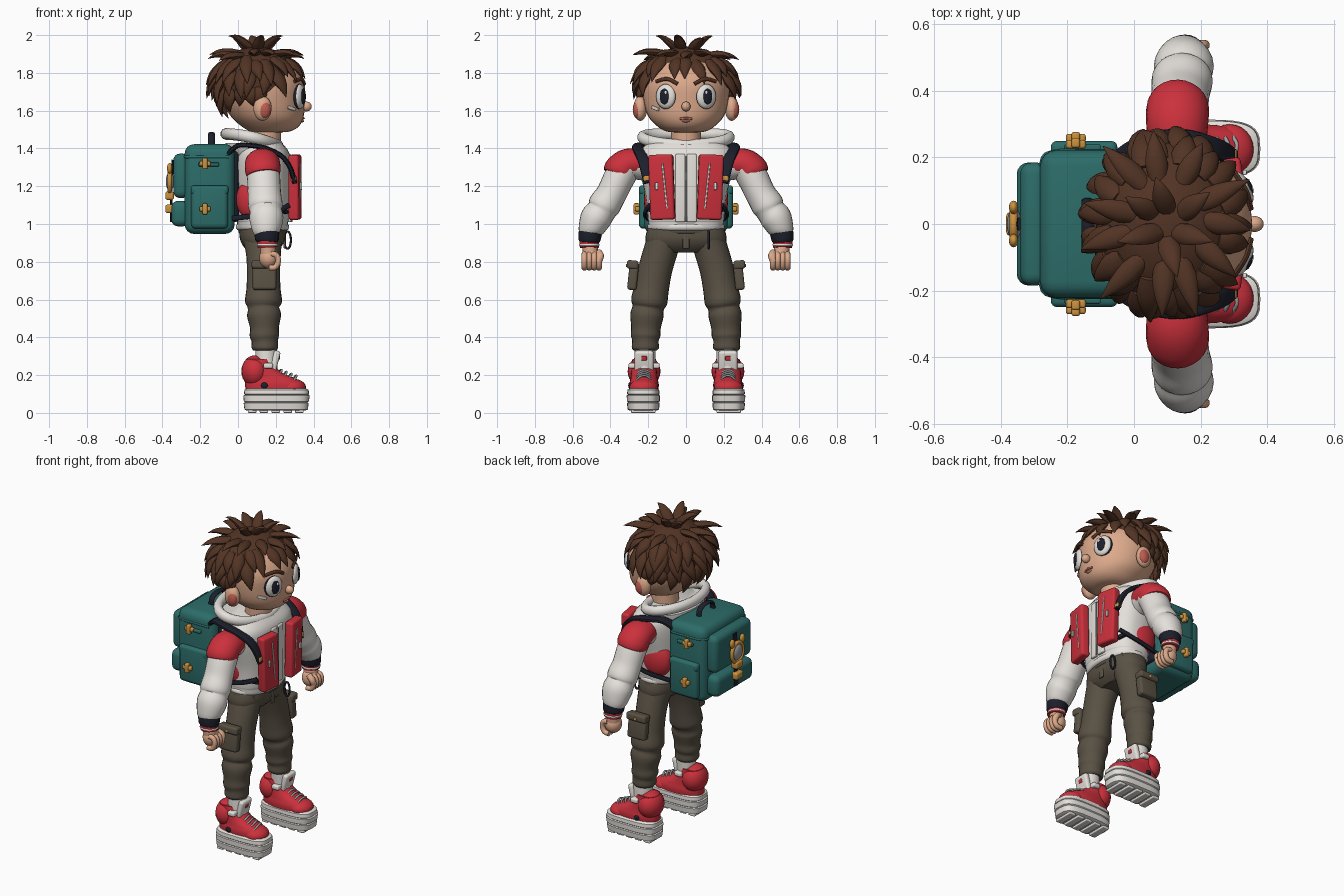
import bpy, bmesh, math, random
from mathutils import Vector as V, Matrix as M

random.seed(4)
COL = dict(skin=(.72, .40, .26), hair=(.085, .034, .018), white=(.78, .75, .71), red=(.60, .03, .045),
           teal=(.025, .15, .14), olive=(.10, .082, .058), dark=(.012, .014, .024), gold=(.6, .29, .05),
           ear=(.50, .11, .08), grey=(.35, .35, .35))
MAT = {}
for k, c in COL.items():
    MAT[k] = bpy.data.materials.new(k)
    MAT[k].diffuse_color = (*c, 1)


def finish(name, bm, mat, mirror=False):
    bmesh.ops.recalc_face_normals(bm, faces=bm.faces)
    me = bpy.data.meshes.new(name)
    bm.to_mesh(me)
    bm.free()
    me.materials.append(MAT[mat])
    ob = bpy.data.objects.new(name, me)
    bpy.context.collection.objects.link(ob)
    if mirror:
        m = ob.modifiers.new("mirror", 'MIRROR')
        m.use_axis = (False, True, False)
        m.use_mirror_merge = False
    return ob


def dense(rows, steps, closed):
    n, out = len(rows), []
    for i in range(n if closed else n - 1):
        k = [(j % n) if closed else min(max(j, 0), n - 1) for j in range(i - 1, i + 3)]
        for s in range(steps):
            t = s / steps
            out.append([.5 * (2*b + (c - a)*t + (2*a - 5*b + 4*c - d)*t*t + (3*b - a - 3*c + d)*t**3)
                        for a, b, c, d in zip(*[rows[j] for j in k])])
    return out if closed else out + [list(rows[-1])]


def add_loft(bm, rows, ref=(1, 0, 0), flat=False, n=24, e=2.0, steps=4, closed=False):
    """Sweep a superellipse along rows of (x, y, z, radius_u, radius_v)."""
    rows = dense(rows, steps, closed)
    N, rings, ref = len(rows), [], V(ref)
    for i, r in enumerate(rows):
        a, b = (rows[i-1], rows[(i+1) % N]) if closed else (rows[max(i-1, 0)], rows[min(i+1, N-1)])
        T = V((0, 0, 1)) if flat else (V(b[:3]) - V(a[:3])).normalized()
        u = (ref - T * ref.dot(T)).normalized()
        v = T.cross(u)
        ring = []
        for j in range(n):
            c, s = math.cos(2*math.pi*j/n), math.sin(2*math.pi*j/n)
            c, s = math.copysign(abs(c)**(2/e), c), math.copysign(abs(s)**(2/e), s)
            ring.append(bm.verts.new(V(r[:3]) + u*c*max(r[3], .001) + v*s*max(r[4], .001)))
        rings.append(ring)
    for i in range(N if closed else N - 1):
        p, q = rings[i], rings[(i+1) % N]
        for j in range(n):
            bm.faces.new((p[j], p[(j+1) % n], q[(j+1) % n], q[j]))
    if not closed:
        bm.faces.new(rings[0])
        bm.faces.new(rings[-1])


def loft(name, rows, mat, mirror=False, **kw):
    bm = bmesh.new()
    add_loft(bm, rows, **kw)
    return finish(name, bm, mat, mirror)


def cord(name, pts, r, mat, mirror=False, **kw):
    return loft(name, [(*p, *r) for p in pts], mat, mirror, n=10, **kw)


def place(c, rot):
    R = M.Rotation(math.radians(rot[2]), 4, 'Z') @ M.Rotation(math.radians(rot[1]), 4, 'Y') @ M.Rotation(math.radians(rot[0]), 4, 'X')
    return M.Translation(c) @ R


def box(name, c, size, mat, bevel=.01, mirror=False, rot=(0, 0, 0)):
    bm = bmesh.new()
    bmesh.ops.create_cube(bm, size=1)
    bmesh.ops.scale(bm, vec=size, verts=bm.verts)
    bmesh.ops.bevel(bm, geom=bm.edges[:], offset=bevel, segments=4, profile=.5, affect='EDGES')
    bm.transform(place(c, rot))
    return finish(name, bm, mat, mirror)


def ball(name, c, r, mat, mirror=False, rot=(0, 0, 0)):
    bm = bmesh.new()
    bmesh.ops.create_uvsphere(bm, u_segments=24, v_segments=14, radius=1)
    bm.transform(place(c, rot) @ M.Diagonal((*r, 1)))
    return finish(name, bm, mat, mirror)


# head and face
loft("head", [(.17, 0, 1.485, .06, .06), (.172, 0, 1.492, .11, .11), (.17, 0, 1.52, .155, .155), (.155, 0, 1.57, .193, .2),
              (.135, 0, 1.65, .218, .225), (.125, 0, 1.75, .225, .228), (.11, 0, 1.85, .18, .18),
              (.1, 0, 1.92, .08, .08)], "skin", flat=True, n=32)
loft("neck", [(.145, 0, 1.38, .08, .08), (.15, 0, 1.51, .08, .08)], "skin")
ball("nose", (.362, 0, 1.622), (.028, .024, .026), "skin")
ball("ear", (.13, .242, 1.612), (.048, .036, .066), "skin", True)
ball("inner_ear", (.14, .258, 1.605), (.034, .024, .046), "ear", True)
ball("eye_rim", (.321, .106, 1.675), (.024, .058, .067), "dark", True, (0, 0, 25))
ball("eye_white", (.327, .107, 1.675), (.025, .055, .064), "white", True, (0, 0, 25))
ball("pupil", (.346, .115, 1.675), (.009, .026, .042), "dark", True, (0, 0, 25))
ball("eye_glint", (.353, .108, 1.695), (.005, .008, .011), "white", True, (0, 0, 25))
cord("eyebrow", [(.352, .045, 1.742), (.337, .1, 1.768), (.30, .158, 1.755)], (.01, .008), "hair", True, ref=(0, 0, 1))
cord("mouth", [(.341, -.032, 1.557), (.348, 0, 1.56), (.341, .032, 1.557)], (.006, .006), "ear", ref=(0, 0, 1))
ball("lower_lip", (.338, 0, 1.545), (.012, .022, .007), "skin")
box("cheek_plaster", (.283, -.162, 1.612), (.012, .055, .018), "white", .004, rot=(-15, 0, -48))

# hair: cap plus rows of curved tapering locks (elevation, count, length, lift, width, face gap)
ball("hair_cap", (.10, 0, 1.75), (.215, .25, .19), "hair")
bm = bmesh.new()
for el, count, L, lift, w, skip in ((-14, 20, .14, .12, .04, 66), (14, 20, .15, .16, .04, 56), (35, 19, .14, .12, .038, 0),
                                    (54, 11, .15, .5, .034, 0), (76, 6, .13, .72, .034, 0)):
    for i in range(count):
        deg = (i + .5) * 360 / count - 180 + random.uniform(-5, 5)
        if abs(deg) < skip:
            continue
        a, b = math.radians(deg), math.radians(el + random.uniform(-4, 4))
        nrm = V((math.cos(b)*math.cos(a), math.cos(b)*math.sin(a), math.sin(b)))
        down = V((math.sin(b)*math.cos(a), math.sin(b)*math.sin(a), -math.cos(b)))
        side = V((-math.sin(a), math.cos(a), random.uniform(-.3, .3)))
        base = V((.1, 0, 1.75)) + V((nrm.x*.205, nrm.y*.24, nrm.z*.18))
        l = L * random.uniform(.8, 1.12) * (.6 if el < 0 and abs(deg) < 115 else 1)
        d = down*math.sqrt(1 - lift*lift) + nrm*lift + side*random.uniform(-.3, .3)
        rows = []
        for t, f in ((-.15, .7), (.2, 1), (.55, .7), (.85, .27), (1, .03)):
            p = base + d*l*t + nrm*.016*math.sin(math.pi*max(t, 0))
            rows.append((p.x, p.y, min(p.z, 1.995), w*f, w*.6*f))
        add_loft(bm, rows, ref=side, n=10, steps=2)
finish("hair_locks", bm, "hair")

# jacket body, hood and red trim
loft("jacket", [(.13, 0, .965, .11, .175), (.13, 0, .975, .13, .195), (.13, 0, 1.01, .135, .2), (.13, 0, 1.03, .14, .203),
                (.13, 0, 1.15, .148, .215), (.13, 0, 1.3, .15, .25), (.13, 0, 1.38, .14, .25), (.12, 0, 1.43, .11, .2)],
     "white", flat=True, e=2.6, n=32)
loft("hood", [(.1, 0, 1.33, .14, .18), (.085, 0, 1.39, .15, .215), (.075, 0, 1.43, .14, .22)], "white", flat=True, n=32)
ring = [2*math.pi*i/16 for i in range(16)]
cord("hood_rim", [(.073 + .138*math.cos(a), .23*math.sin(a), 1.447 - .03*math.cos(a) + .012*math.sin(a)**2) for a in ring],
     (.031, .028), "white", ref=(0, 0, 1), closed=True)
cord("hem", [(.13 + .125*math.cos(a), .19*math.sin(a), .985) for a in ring], (.02, .016), "white", ref=(0, 0, 1), closed=True)
ball("side_panel", (.09, .165, 1.13), (.1, .058, .115), "red", True)
box("chest_panel", (.302, .128, 1.195), (.055, .13, .345), "red", .014, True, (-2, 0, 8))
box("chest_placket", (.272, .03, 1.19), (.02, .052, .36), "white", .007, True)
cord("zip", [(.284, 0, 1.01), (.286, 0, 1.36)], (.004, .004), "grey")
cord("panel_zip", [(.331, .1, 1.08), (.331, .125, 1.32)], (.005, .005), "white", True)
box("panel_pull", (.333, .155, 1.2), (.012, .016, .04), "white", .004, True)
box("jacket_pocket", (.245, .178, 1.07), (.03, .05, .02), "dark", .006, True, (20, 0, 30))

# sleeves, cuffs and hands
loft("sleeve", [(.13, .22, 1.31, .08, .08), (.13, .3, 1.31, .088, .078), (.135, .35, 1.25, .088, .082), (.14, .395, 1.16, .088, .08),
                (.145, .432, 1.1, .092, .086), (.147, .448, 1.07, .085, .078), (.15, .477, 1.03, .09, .083),
                (.15, .503, .97, .076, .068), (.152, .51, .94, .06, .055)], "white", True)
loft("shoulder_cap", [(.13, .22, 1.32, .08, .075), (.13, .27, 1.322, .09, .078), (.13, .315, 1.315, .094, .082),
                      (.132, .35, 1.28, .094, .088), (.134, .36, 1.26, .085, .078)], "red", True)
loft("cuff", [(.15, .502, .965, .062, .058), (.152, .506, .955, .066, .062), (.154, .512, .915, .062, .058),
              (.154, .513, .905, .055, .05)], "dark", True)
loft("wristband", [(.155, .512, .912, .055, .053), (.157, .512, .875, .052, .05)], "red", True)
cord("wristband_stripe", [(.156 + .051*math.cos(a), .512 + .05*math.sin(a), .89) for a in ring],
     (.006, .005), "white", True, ref=(0, 0, 1), closed=True)
loft("wrist", [(.158, .51, .89, .04, .04), (.16, .505, .84, .042, .042)], "skin", True)
ball("palm", (.162, .5, .82), (.05, .052, .056), "skin", True)
for i in range(4):
    y = .46 + .026*i
    cord("finger", [(.175, y, .842), (.203, y, .835), (.213, y, .805), (.198, y, .772), (.165, y, .768)], (.0155, .0155),
         "skin", True, ref=(0, 1, 0))
cord("thumb", [(.18, .462, .85), (.206, .452, .83), (.21, .465, .8)], (.018, .018), "skin", True, ref=(0, 1, 0))

# trousers
loft("hips", [(.13, 0, 1.0, .115, .19), (.13, 0, .97, .122, .205), (.13, 0, .92, .12, .215), (.13, 0, .88, .1, .2),
              (.13, 0, .85, .07, .13)], "olive", flat=True, e=2.4, n=32)
loft("leg", [(.13, .11, .93, .105, .09), (.135, .14, .84, .092, .09), (.135, .165, .75, .088, .09), (.135, .182, .66, .09, .092),
             (.135, .195, .59, .098, .096), (.135, .2, .555, .083, .083), (.138, .207, .515, .09, .088), (.14, .212, .45, .076, .078),
             (.14, .214, .41, .078, .078), (.142, .215, .38, .07, .07), (.142, .215, .345, .07, .072), (.142, .215, .33, .06, .06)],
     "olive", True)
cord("waistband", [(.13 + .118*math.cos(a), .197*math.sin(a), .965) for a in ring], (.018, .01), "olive", ref=(0, 0, 1), closed=True)
box("fly", (.247, 0, .915), (.012, .035, .09), "olive", .005)
for y in (.07, .15):
    box("belt_loop", (.245 - y*.2, y, .965), (.02, .02, .06), "olive", .006, True)
box("cargo_pocket", (.14, .28, .725), (.125, .05, .15), "olive", .015, True, (6, 0, 0))
box("cargo_flap", (.14, .283, .785), (.135, .06, .045), "olive", .012, True, (6, 0, 0))
ball("pocket_stud", (.14, .313, .78), (.009, .006, .009), "gold", True)
cord("hip_loop", [(.262 + .018*math.cos(a), .12, .915 + .045*math.sin(a)) for a in ring], (.006, .006), "dark", ref=(0, 1, 0), closed=True)

# shoes
loft("sole", [(.202, .226, .012, .155, .072), (.202, .226, .018, .168, .083), (.202, .226, .052, .172, .087), (.202, .226, .056, .165, .081),
              (.203, .226, .061, .172, .087), (.204, .226, .092, .176, .088), (.204, .226, .096, .168, .082), (.204, .226, .1, .172, .086),
              (.204, .226, .122, .17, .084), (.204, .226, .13, .155, .072)], "white", True, flat=True, e=3.4, steps=1, n=36)
for i in range(5):
    box("tread", (.075 + .0625*i, .226, .008), (.045, .13, .016), "white", .005, True)
loft("shoe_upper", [(.195, .222, .11, .155, .075), (.193, .222, .15, .155, .078), (.175, .222, .18, .135, .072),
                    (.14, .222, .21, .1, .068), (.115, .222, .25, .08, .066), (.11, .222, .285, .068, .062)], "red", True, flat=True, e=2.4)
ball("toe_cap", (.288, .224, .135), (.072, .076, .046), "red", True)
ball("heel_pad", (.09, .222, .22), (.072, .087, .085), "red", True)
loft("sock", [(.15, .22, .22, .06, .056), (.15, .218, .29, .058, .056), (.15, .216, .345, .056, .056)], "white", True)
box("tongue", (.195, .222, .268), (.035, .1, .125), "white", .014, True, (0, 14, 0))
box("tongue_tag", (.215, .222, .29), (.014, .03, .024), "red", .005, True, (0, 14, 0))
for i in range(4):
    x, z = .225 + .026*i, .22 - .01*i
    cord("lace", [(x - .012, .18, z - .022), (x, .205, z + .004), (x + .006, .24, z + .004), (x - .008, .265, z - .022)],
         (.006, .006), "grey", True, ref=(0, 0, 1))
    ball("eyelet", (x - .012, .178, z - .022), (.008, .008, .008), "dark", True)
box("ankle_strap", (.16, .222, .25), (.05, .165, .03), "white", .01, True)
ball("side_stud", (.14, .298, .145), (.018, .008, .016), "dark", True)

# backpack
box("pack_body", (-.15, 0, 1.185), (.265, .445, .475), "teal", .05)
cord("lid_piping", [(-.15 + sx, sy, 1.355) for sx, sy in ((.1, .22), (0, .22), (-.09, .218), (-.13, .18), (-.131, 0),
     (-.131, -.18), (-.09, -.218), (0, -.22), (.1, -.22))], (.007, .006), "teal", ref=(0, 0, 1))
box("side_pocket", (-.15, .205, 1.09), (.195, .09, .23), "teal", .025, True)
box("side_pocket_flap", (-.15, .212, 1.18), (.2, .075, .05), "teal", .018, True)
box("side_strap", (-.155, .23, 1.315), (.11, .02, .02), "teal", .006, True)
box("upper_pocket", (-.3, 0, 1.255), (.085, .37, .235), "teal", .035)
box("lower_pocket", (-.305, 0, 1.055), (.095, .37, .135), "teal", .035)
box("pack_back_pad", (-.02, 0, 1.2), (.05, .34, .38), "dark", .02)
for z, y in ((1.32, .24), (1.08, .258)):
    box("buckle_bar", (-.175, y, z), (.06, .026, .026), "gold", .008, True)
    box("buckle_clip", (-.175, y + .004, z), (.026, .03, .06), "gold", .008, True)
cord("handle", [(-.14, -.07, 1.41), (-.14, -.06, 1.46), (-.14, 0, 1.478), (-.14, .06, 1.46), (-.14, .07, 1.41)],
     (.018, .01), "dark", ref=(1, 0, 0))
# charm and buckles on the rear pocket
cord("charm_ring", [(-.362, .055*math.cos(a), 1.225 + .06*math.sin(a)) for a in ring], (.012, .012), "gold", closed=True)
ball("charm_centre", (-.36, 0, 1.225), (.022, .048, .05), "grey")
ball("charm_ear", (-.362, .05, 1.295), (.014, .02, .028), "gold", True)
for z in (1.15, 1.08):
    box("rear_buckle", (-.362, 0, z), (.045, .07, .045), "gold", .012)
cord("rear_strap", [(-.345, 0, 1.34), (-.352, 0, 1.18), (-.354, 0, 1.01)], (.006, .02), "dark")

# shoulder straps
loft("shoulder_strap", [(x, y, z, .03, .013) for x, y, z in ((-.05, .19, 1.375), (.0, .225, 1.415), (.07, .25, 1.415), (.15, .255, 1.4),
     (.23, .235, 1.36), (.275, .215, 1.3), (.3, .195, 1.22))], "dark", True, ref=(0, 1, 0), n=16, e=3)
loft("lower_strap", [(x, y, z, .014, .008) for x, y, z in ((.27, .19, 1.1), (.23, .205, 1.08), (.13, .22, 1.05), (-.03, .2, 1.03))],
     "dark", True, ref=(0, 0, 1), n=12, e=3)
box("strap_buckle", (.295, .2, 1.24), (.03, .05, .03), "gold", .008, True)

bpy.ops.object.select_all(action='SELECT')
bpy.context.view_layer.objects.active = bpy.context.selected_objects[0]
bpy.ops.object.shade_smooth_by_angle(angle=math.radians(40))
